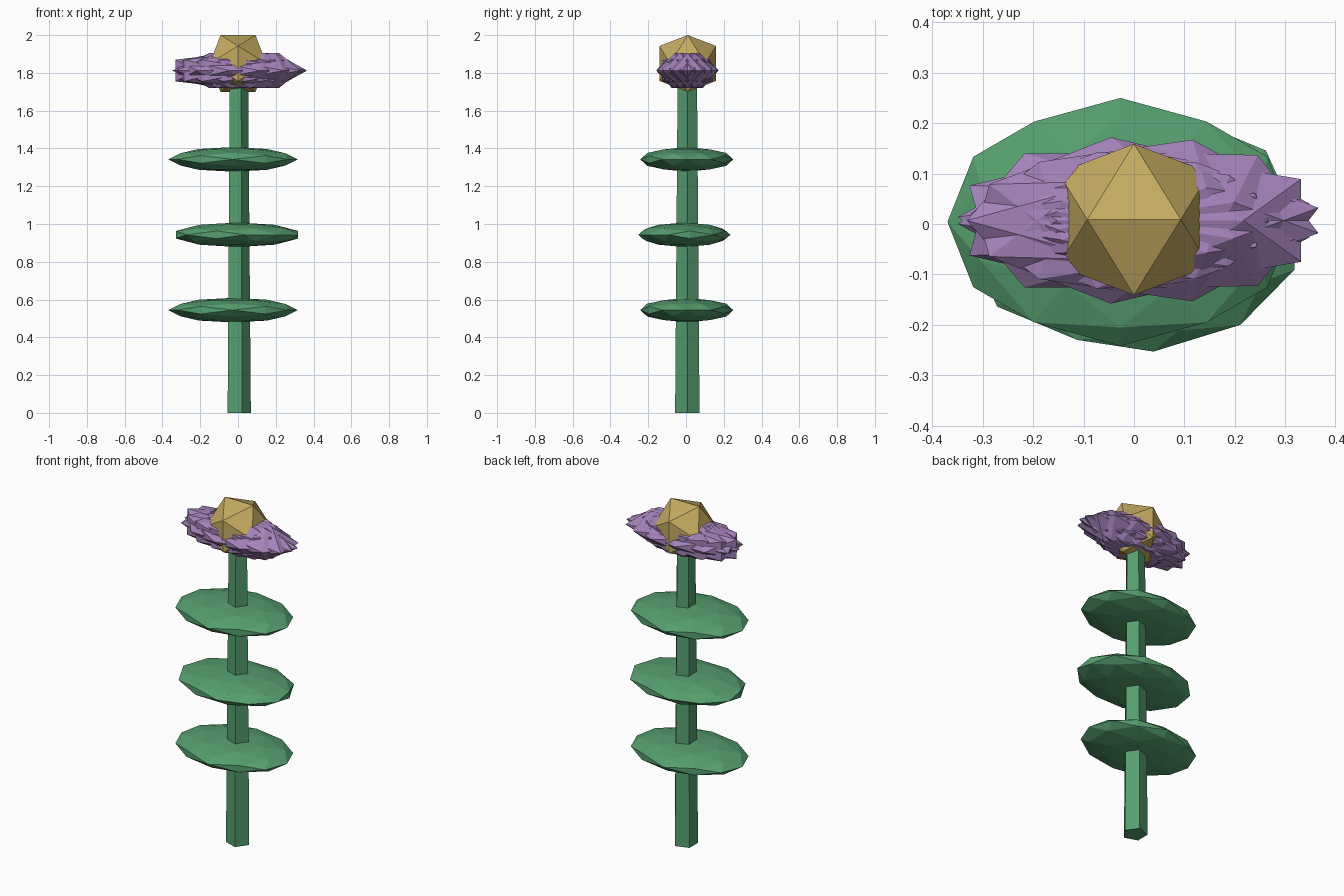
import bpy, bmesh, math
from mathutils import Matrix, Vector

if "Cube" in bpy.data.objects:
    bpy.data.objects.remove(bpy.data.objects["Cube"])

CY = 0.007  # depth of the plant axis


def material(name, rgb):
    m = bpy.data.materials.new(name)
    m.diffuse_color = (*rgb, 1)
    m.use_nodes = True
    m.node_tree.nodes["Principled BSDF"].inputs["Base Color"].default_value = m.diffuse_color
    return m


green = material("leaf_green", (0.091, 0.345, 0.155))
purple = material("petal_purple", (0.37, 0.225, 0.49))
gold = material("centre_gold", (0.56, 0.41, 0.12))


def finish(bm, name, mat):
    me = bpy.data.meshes.new(name)
    bm.to_mesh(me)
    bm.free()
    me.materials.append(mat)
    ob = bpy.data.objects.new(name, me)
    bpy.context.collection.objects.link(ob)
    return ob


def faceted_ball(name, centre, radii, turn, detail, mat):
    """Icosphere with an edge on top, turned about z, then squashed."""
    bm = bmesh.new()
    m = (Matrix.Translation(Vector(centre))
         @ Matrix.Diagonal((*radii, 1))
         @ Matrix.Rotation(math.radians(turn), 4, 'Z')
         @ Matrix.Rotation(math.radians(-31.717), 4, 'Y'))
    bmesh.ops.create_icosphere(bm, subdivisions=detail, radius=1, matrix=m)
    return finish(bm, name, mat)


# Five-sided tapering stem, one corner towards +x
bm = bmesh.new()
height = 1.76
bmesh.ops.create_cone(bm, cap_ends=True, segments=5, radius1=0.068, radius2=0.054,
                      depth=height,
                      matrix=Matrix.Translation((0, CY, height / 2))
                      @ Matrix.Rotation(math.radians(-90), 4, 'Z'))
finish(bm, "stem", green)

# Three flat faceted leaves, the middle one turned
leaves = [(-0.027, 0.004, 0.544, 0), (-0.005, -0.009, 0.943, 129), (-0.027, 0.004, 1.342, 0)]
for i, (x, y, z, turn) in enumerate(leaves):
    faceted_ball(f"leaf_{i + 1}", (x, y, z), (0.343, 0.246, 0.065), turn, 2, green)

# Eight spiky petals: ring position and turn for one side, mirrored to the other
for i, turn in enumerate([0, 19, 39, 62, 90]):
    a = math.radians(i * 45)
    for side, s in (("back", 1), ("front", -1)):
        if s < 0 and i in (0, 4):
            continue
        faceted_ball(f"petal_{i + 1}_{side}",
                     (0.032 * math.cos(a), CY + s * 0.013 * math.sin(a), 1.8125),
                     (0.352, 0.156, 0.109), s * turn, 1, purple)

# Flower centre
faceted_ball("flower_centre", (0, CY + 0.002, 1.85), (0.1763,) * 3, 0, 1, gold)
